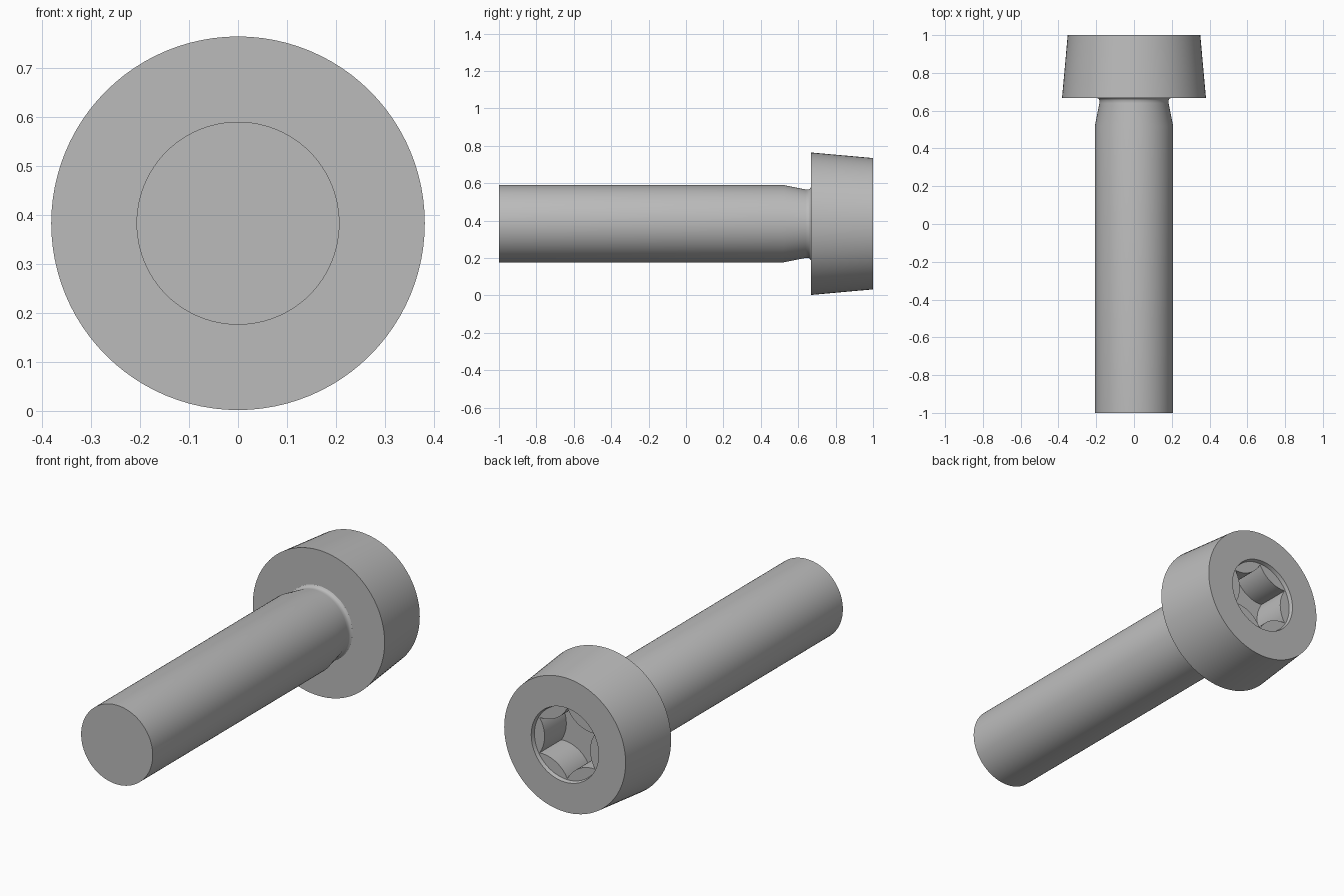
import bpy, bmesh, math

cube = bpy.data.objects.get("Cube")
if cube:
    bpy.data.objects.remove(cube, do_unlink=True)

STEEL = (0.5, 0.5, 0.5, 1.0)
SEGMENTS = 96
AXIS_Z = 0.383

steel = bpy.data.materials.new("grey_steel")
steel.use_nodes = True
steel.diffuse_color = STEEL
steel.node_tree.nodes["Principled BSDF"].inputs["Base Color"].default_value = STEEL


def star_radius(angle, tip=0.185, valley=0.132):
    """Six-pointed socket outline: inward arcs meeting at points."""
    sector = math.pi / 3
    t = angle % sector - sector / 2
    tx, ty = tip * math.cos(sector / 2), tip * math.sin(sector / 2)
    centre = (tip ** 2 - valley ** 2) / (2 * (tx - valley))
    arc = centre - valley
    return centre * math.cos(t) - math.sqrt(arc ** 2 - (centre * math.sin(t)) ** 2)


def loft(name, sections):
    """Skin a closed body along y through (y, radius or radius function) sections."""
    bm = bmesh.new()
    rings = []
    for y, radius in sections:
        ring = []
        for i in range(SEGMENTS):
            a = 2 * math.pi * i / SEGMENTS
            r = radius(a) if callable(radius) else radius
            ring.append(bm.verts.new((r * math.sin(a), y, AXIS_Z + r * math.cos(a))))
        rings.append(ring)
    for low, high in zip(rings, rings[1:]):
        for i in range(SEGMENTS):
            j = (i + 1) % SEGMENTS
            bm.faces.new((low[i], low[j], high[j], high[i]))
    bm.faces.new(rings[0])
    bm.faces.new(rings[-1])
    bmesh.ops.recalc_face_normals(bm, faces=bm.faces)
    mesh = bpy.data.meshes.new(name)
    bm.to_mesh(mesh)
    bm.free()
    mesh.materials.append(steel)
    obj = bpy.data.objects.new(name, mesh)
    bpy.context.collection.objects.link(obj)
    bpy.ops.object.select_all(action="DESELECT")
    obj.select_set(True)
    bpy.context.view_layer.objects.active = obj
    bpy.ops.object.shade_smooth_by_angle(angle=math.radians(30))
    return obj


# Shank, tapered neck and fillet, flared head, then down into the star socket
shank = [(-1, 0.207), (0.52, 0.207), (0.64, 0.183)]
fillet = [(0.655, 0.183), (0.662, 0.187), (0.667, 0.195)]
head = [(0.667, 0.381), (1, 0.351)]
socket = [(1, 0.195), (0.98, 0.19), (0.98, star_radius), (0.8, star_radius)]
loft("socket_bolt", shank + fillet + head + socket)
